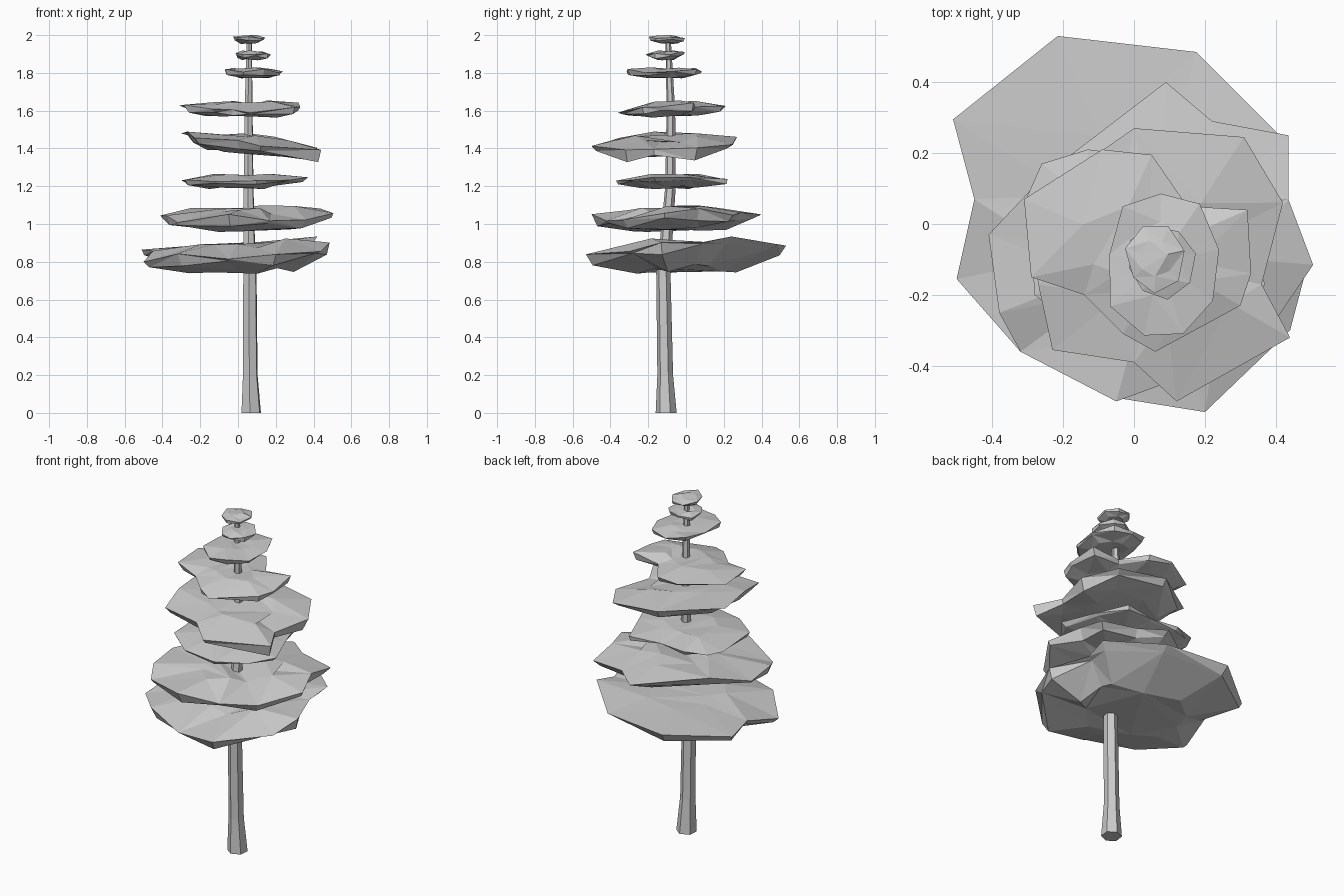
import bpy, bmesh, math, random

random.seed(11)
CX, CY = 0.06, -0.09   # trunk axis at foliage height


def finish(name, bm):
    bmesh.ops.triangulate(bm, faces=[f for f in bm.faces if len(f.verts) > 3])
    bmesh.ops.recalc_face_normals(bm, faces=bm.faces)
    me = bpy.data.meshes.new(name)
    bm.to_mesh(me)
    bm.free()
    ob = bpy.data.objects.new(name, me)
    bpy.context.collection.objects.link(ob)
    return ob


def loft(name, rings):
    """Skin equal-length rings of points, closing both ends."""
    bm = bmesh.new()
    vr = [[bm.verts.new(p) for p in r] for r in rings]
    n = len(vr[0])
    for a, b in zip(vr, vr[1:]):
        for i in range(n):
            j = (i + 1) % n
            bm.faces.new((a[i], a[j], b[j], b[i]))
    bm.faces.new(vr[0])
    bm.faces.new(vr[-1])
    return finish(name, bm)


def tier(name, rim, z_low, z_high, thick, top_scale=0.45, low_scale=0.55):
    """Irregular foliage slab: uneven rim, raised top and sunken underside."""
    cx = sum(p[0] for p in rim) / len(rim) * 0.6 + CX * 0.4
    cy = sum(p[1] for p in rim) / len(rim) * 0.6 + CY * 0.4
    zm = sum(p[2] for p in rim) / len(rim)

    def inner(s, z, tilt, jit):
        ring = []
        for x, y, rz in rim:
            k = s * random.uniform(0.75, 1.2)
            ring.append((cx + (x - cx) * k, cy + (y - cy) * k,
                         z + (rz - zm) * tilt + random.uniform(-jit, jit)))
        return ring
    jit = (z_high - z_low) * 0.08
    low = inner(low_scale, z_low + 1.5 * jit, 0.3, jit)
    top = inner(top_scale, z_high - 2.5 * jit, 0.35, jit * 1.5)
    under, over = [], []
    for i, (x, y, z) in enumerate(rim):
        t = thick * (random.uniform(0.7, 1.3) if i % 2 else random.uniform(0.15, 0.6))
        k = random.uniform(0.9, 0.99)
        under.append((cx + (x - cx) * k, cy + (y - cy) * k, z - t / 2))
        over.append((x, y, z + t / 2))
    return loft(name, [low, under, over, top])


# Trunk: tapering, slightly bent hexagonal column
path = [(0, 0.07, -0.105, 0.056), (0.2, 0.065, -0.11, 0.042), (0.75, 0.063, -0.12, 0.038),
        (0.85, 0.06, -0.11, 0.034), (1.2, 0.056, -0.082, 0.028),
        (1.6, 0.056, -0.08, 0.023), (1.99, 0.06, -0.095, 0.014)]
loft("trunk", [[(x + r * math.cos(math.tau * i / 6 + 0.4), y + r * math.sin(math.tau * i / 6 + 0.4), z)
                for i in range(6)] for z, x, y, r in path])

# Large foliage tiers, from the bottom up
tier("foliage_tier_1", [
    (-0.51, 0.295, 0.85), (-0.45, 0.07, 0.84), (-0.50, -0.155, 0.785), (-0.32, -0.36, 0.81),
    (-0.05, -0.49, 0.81), (0.20, -0.53, 0.81), (0.44, -0.30, 0.85), (0.485, -0.13, 0.87),
    (0.40, 0.10, 0.90), (0.42, 0.24, 0.915), (0.175, 0.485, 0.88), (-0.215, 0.53, 0.86)],
    0.73, 0.94, 0.05)
tier("foliage_tier_2", [
    (-0.41, -0.03, 1.04), (-0.38, -0.25, 1.02), (-0.32, -0.36, 1.00), (-0.05, -0.50, 1.02),
    (0.17, -0.42, 1.01), (0.36, -0.33, 1.00), (0.505, -0.115, 1.045), (0.435, 0.07, 1.05),
    (0.435, 0.25, 1.03), (0.22, 0.29, 1.04), (0.09, 0.40, 1.04), (-0.25, 0.14, 1.06)],
    0.95, 1.11, 0.06)
tier("foliage_tier_3", [
    (-0.30, 0.08, 1.225), (-0.28, -0.20, 1.22), (-0.12, -0.33, 1.22), (0.10, -0.37, 1.22),
    (0.27, -0.29, 1.23), (0.37, -0.17, 1.235), (0.29, 0.03, 1.24), (0.22, 0.22, 1.225),
    (0.03, 0.19, 1.23), (-0.13, 0.21, 1.225), (-0.26, 0.17, 1.23)],
    1.18, 1.275, 0.025)
tier("foliage_tier_4", [
    (-0.30, 0.06, 1.475), (-0.27, -0.17, 1.46), (-0.23, -0.355, 1.44), (0.0, -0.39, 1.42),
    (0.12, -0.50, 1.40), (0.44, -0.32, 1.36), (0.36, -0.17, 1.38), (0.42, 0.06, 1.37),
    (0.31, 0.245, 1.41), (0.0, 0.27, 1.44)],
    1.355, 1.49, 0.06)
tier("foliage_tier_5", [
    (-0.31, 0.07, 1.62), (-0.29, -0.15, 1.61), (-0.14, -0.20, 1.60), (-0.03, -0.31, 1.59),
    (0.06, -0.36, 1.585), (0.30, -0.23, 1.60), (0.33, -0.14, 1.61), (0.32, 0.04, 1.62),
    (0.15, 0.05, 1.61), (0.05, 0.195, 1.61), (-0.09, 0.21, 1.62)],
    1.56, 1.66, 0.035)

# Small upper tiers: irregular rings around the trunk
for i, (x, y, rx, ry, z, h, n) in enumerate([
        (0.08, -0.115, 0.165, 0.215, 1.80, 0.07, 9),
        (0.075, -0.105, 0.098, 0.108, 1.893, 0.055, 8),
        (0.06, -0.095, 0.084, 0.1, 1.975, 0.05, 7)]):
    rim = []
    for k in range(n):
        a = math.tau * k / n + 0.2
        s = random.uniform(0.88, 1.05)
        rim.append((x + rx * s * math.cos(a), y + ry * s * math.sin(a),
                    z + random.uniform(-0.1, 0.2) * h))
    tier(f"foliage_tier_{6 + i}", rim, z - h / 2, z + h / 2 + 0.005, h * 0.4, 0.5, 0.5)
